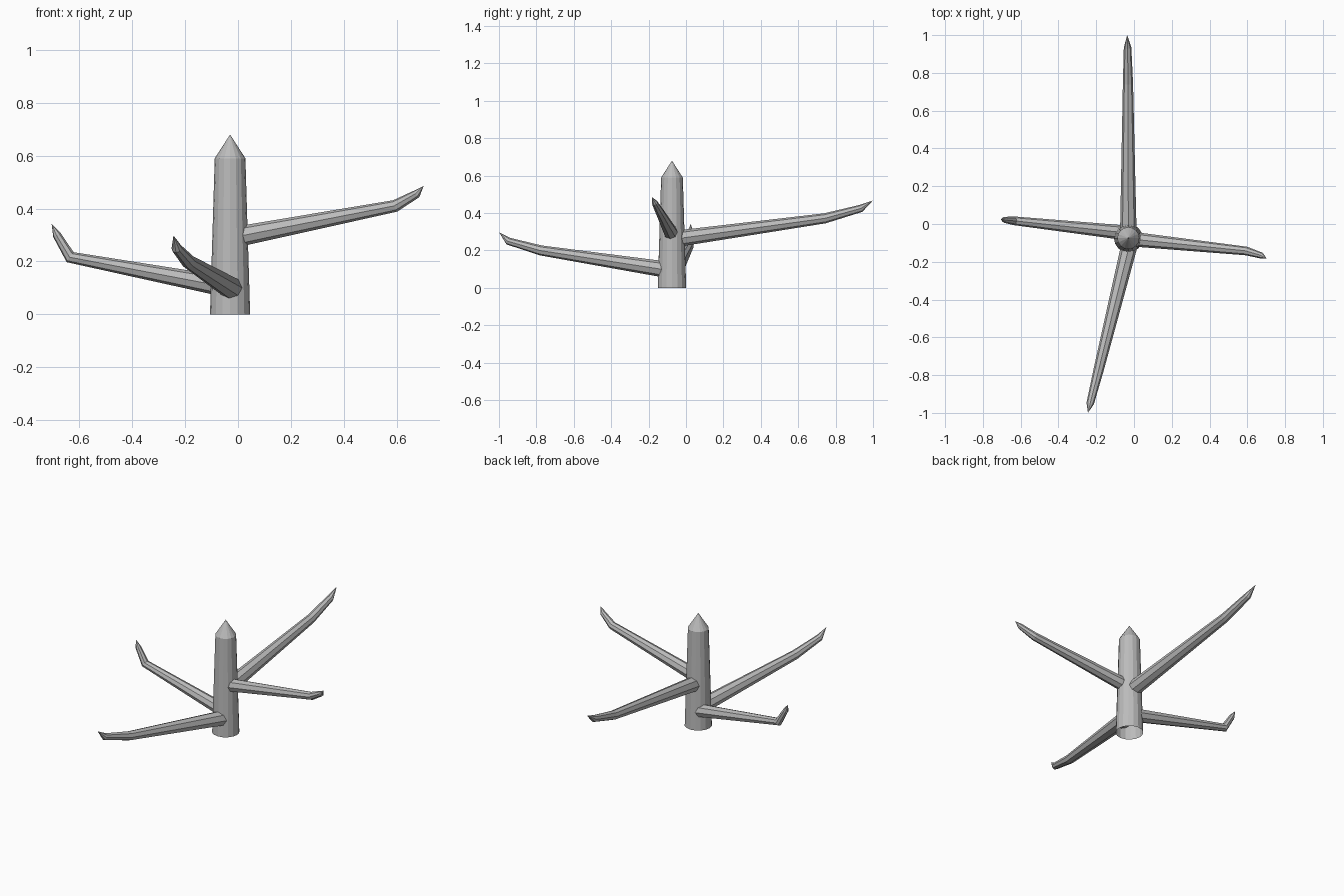
import bpy, bmesh, math
from mathutils import Vector

if "Cube" in bpy.data.objects:
    bpy.data.objects.remove(bpy.data.objects["Cube"])

grey = bpy.data.materials.new("stone grey")
grey.diffuse_color = (0.5, 0.5, 0.5, 1)
grey.use_nodes = True
grey.node_tree.nodes["Principled BSDF"].inputs["Base Color"].default_value = grey.diffuse_color


def tube(name, path, radii, sides):
    """Open-started tube along a path; a zero last radius makes a pointed tip."""
    pts = [Vector(p) for p in path]
    bm = bmesh.new()
    rings = []
    for i, (p, r) in enumerate(zip(pts, radii)):
        if r == 0:
            rings.append([bm.verts.new(p)])
            continue
        before = (p - pts[i - 1]).normalized() if i else Vector()
        after = (pts[i + 1] - p).normalized()
        d = (before + after).normalized()
        ref = Vector((0, 1, 0)) if abs(d.z) > 0.9 else Vector((0, 0, 1))
        side = d.cross(ref).normalized()
        up = side.cross(d)
        rings.append([bm.verts.new(p + r * (math.cos(a) * side + math.sin(a) * up))
                      for a in (2 * math.pi * k / sides for k in range(sides))])
    for a, b in zip(rings, rings[1:]):
        for k in range(sides):
            n = (k + 1) % sides
            if len(b) == 1:
                bm.faces.new((a[k], a[n], b[0]))
            else:
                bm.faces.new((a[k], a[n], b[n], b[k]))
    bmesh.ops.recalc_face_normals(bm, faces=bm.faces)
    me = bpy.data.meshes.new(name)
    bm.to_mesh(me)
    bm.free()
    me.materials.append(grey)
    ob = bpy.data.objects.new(name, me)
    bpy.context.collection.objects.link(ob)
    return ob


# trunk, open underneath, with a conical top
cx, cy = -0.03, -0.075
tube("trunk", [(cx, cy, 0), (cx, cy, 0.59), (cx, cy, 0.68)], [0.076, 0.058, 0], 16)

# branches: root in the trunk, elbow, near tip, point
branches = {
    "right_branch": [(-0.01, -0.08, 0.292), (0.595, -0.143, 0.41),
                     (0.677, -0.168, 0.456), (0.702, -0.182, 0.485)],
    "left_branch": [(-0.05, -0.046, 0.105), (-0.635, 0.017, 0.216),
                    (-0.685, 0.022, 0.30), (-0.705, 0.026, 0.342)],
    "front_branch": [(-0.02, -0.095, 0.096), (-0.188, -0.775, 0.20),
                     (-0.232, -0.95, 0.25), (-0.244, -1.0, 0.298)],
    "back_branch": [(-0.03, -0.055, 0.262), (-0.032, 0.743, 0.372),
                    (-0.034, 0.935, 0.425), (-0.036, 1.0, 0.468)],
}
for name, path in branches.items():
    big = name in ("front_branch", "back_branch")
    radii = [0.044, 0.027, 0.02, 0] if big else [0.039, 0.023, 0.016, 0]
    tube(name, path, radii, 8)
